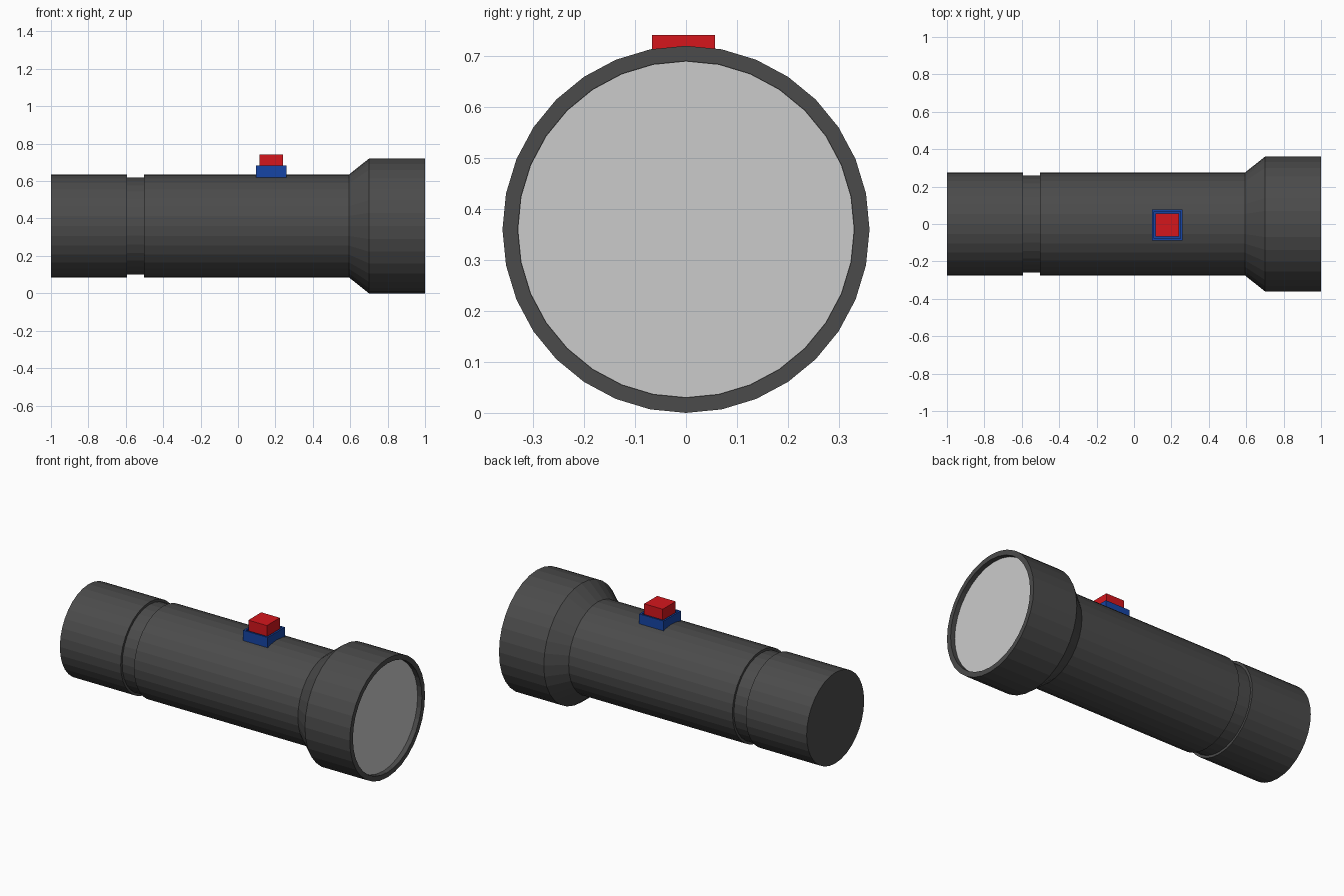
import bpy, bmesh
from math import sin, cos, pi

if "Cube" in bpy.data.objects:
    bpy.data.objects.remove(bpy.data.objects["Cube"])

SIDES = 32
AXIS_Z = 0.36


def material(name, rgb):
    m = bpy.data.materials.new(name)
    m.diffuse_color = (*rgb, 1)
    m.use_nodes = True
    m.node_tree.nodes["Principled BSDF"].inputs["Base Color"].default_value = m.diffuse_color
    return m


def finish(name, bm, mat=None):
    bmesh.ops.recalc_face_normals(bm, faces=bm.faces)
    mesh = bpy.data.meshes.new(name)
    bm.to_mesh(mesh)
    bm.free()
    if mat:
        mesh.materials.append(mat)
    ob = bpy.data.objects.new(name, mesh)
    bpy.context.collection.objects.link(ob)
    return ob


def lathe(name, profile, mat=None):
    """Turn (x, radius) points around the long axis, closing both ends."""
    bm = bmesh.new()
    rings = [[bm.verts.new((x, r * sin(2 * pi * i / SIDES), AXIS_Z + r * cos(2 * pi * i / SIDES)))
              for i in range(SIDES)] for x, r in profile]
    for a, b in zip(rings, rings[1:]):
        for i in range(SIDES):
            j = (i + 1) % SIDES
            bm.faces.new((a[i], a[j], b[j], b[i]))
    bm.faces.new(rings[0])
    bm.faces.new(rings[-1])
    return finish(name, bm, mat)


def block(name, cx, cy, half, z0, z1, mat, rim=0, depth=0):
    """Square block, optionally with a recessed top inside a rim."""
    bm = bmesh.new()
    bmesh.ops.create_cube(bm, size=1)
    for v in bm.verts:
        v.co = (cx + v.co.x * 2 * half, cy + v.co.y * 2 * half, z1 if v.co.z > 0 else z0)
    if rim:
        bm.normal_update()
        top = max(bm.faces, key=lambda f: f.normal.z)
        bmesh.ops.inset_region(bm, faces=[top], thickness=rim)
        pit = bmesh.ops.extrude_discrete_faces(bm, faces=[top])["faces"][0]
        for v in pit.verts:
            v.co.z -= depth
    return finish(name, bm, mat)


black = material("black_plastic", (0.07, 0.07, 0.07))
blue = material("blue_plastic", (0.008, 0.06, 0.38))
red = material("red_plastic", (0.66, 0.008, 0.012))

# Tail cap, groove, barrel, flared head and front rim
lathe("flashlight_body", [
    (-1.0, 0.275), (-0.593, 0.275), (-0.593, 0.26), (-0.503, 0.26), (-0.503, 0.275),
    (0.593, 0.275), (0.70, 0.36), (1.0, 0.36), (1.0, 0.33), (0.97, 0.33), (0.96, 0.30)], black)

# Lens set just inside the rim
lathe("lens", [(0.962, 0.329), (0.972, 0.329)])

# Switch frame and its push button
block("switch_frame", 0.178, -0.005, 0.082, 0.60, 0.682, blue, rim=0.015, depth=0.04)
block("switch_button", 0.178, -0.005, 0.062, 0.63, 0.741, red)
